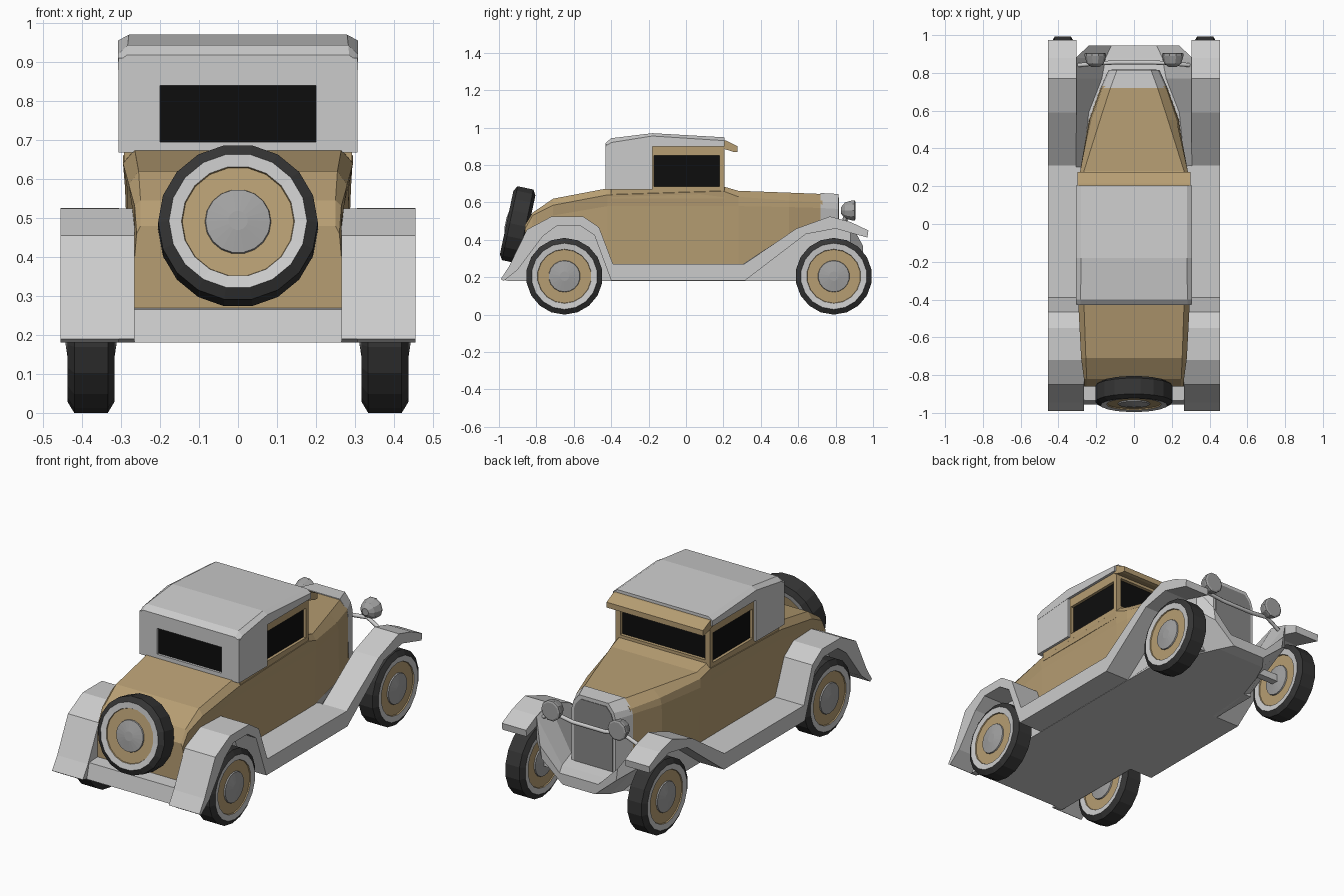
import bpy, bmesh
from math import pi, sin, cos, radians
from mathutils import Matrix

if "Cube" in bpy.data.objects:
    bpy.data.objects.remove(bpy.data.objects["Cube"])


def mat(name, c):
    m = bpy.data.materials.new(name)
    m.diffuse_color = (*c, 1)
    m.use_nodes = True
    m.node_tree.nodes["Principled BSDF"].inputs["Base Color"].default_value = m.diffuse_color
    return m


TAN = mat("tan_paint", (0.47, 0.34, 0.17))
BLACK = mat("dark_glass", (0.004, 0.004, 0.004))
RUBBER = mat("rubber", (0.035, 0.035, 0.035))
WHITE = mat("whitewall", (0.85, 0.85, 0.85))
STEEL = mat("steel", (0.36, 0.36, 0.36))
DARK = mat("grille_grey", (0.25, 0.25, 0.25))


def finish(name, bm, mats=(), mirror=False):
    bmesh.ops.remove_doubles(bm, verts=bm.verts, dist=1e-5)
    bmesh.ops.recalc_face_normals(bm, faces=bm.faces)
    me = bpy.data.meshes.new(name)
    bm.to_mesh(me)
    bm.free()
    ob = bpy.data.objects.new(name, me)
    bpy.context.collection.objects.link(ob)
    for m in mats:
        me.materials.append(m)
    if mirror:
        ob.modifiers.new("mirror", 'MIRROR')
    return ob


def skin(bm, rings, closed_ends=True):
    rings = [[bm.verts.new(p) for p in r] for r in rings]
    n = len(rings[0])
    for a, b in zip(rings, rings[1:]):
        for i in range(n):
            bm.faces.new((a[i], a[(i + 1) % n], b[(i + 1) % n], b[i]))
    if closed_ends:
        bm.faces.new(rings[0])
        bm.faces.new(rings[-1])


def loft(name, sections, mats=()):
    """Symmetrical loft along y; each section is (y, half outline from bottom to top)."""
    bm = bmesh.new()
    skin(bm, [[(x, y, z) for x, z in h] + [(-x, y, z) for x, z in reversed(h)]
              for y, h in sections])
    return finish(name, bm, mats)


def prism(name, yz, x0, x1, mats=(), mirror=False):
    bm = bmesh.new()
    skin(bm, [[(x, y, z) for y, z in yz] for x in (x0, x1)])
    return finish(name, bm, mats, mirror)


def box(name, x0, x1, y0, y1, z0, z1, mats=(), mirror=False):
    return prism(name, [(y0, z0), (y1, z0), (y1, z1), (y0, z1)], x0, x1, mats, mirror)


def lathe(name, profile, n, loc, rot, mats, slots, mirror=False):
    """Spin (radius, height) points; slots gives the material of each band."""
    bm = bmesh.new()
    rings = [[bm.verts.new((r * cos(2 * pi * i / n), r * sin(2 * pi * i / n), h))
              for i in range(n)] for r, h in profile]
    for a, b, s in zip(rings, rings[1:], slots):
        for i in range(n):
            bm.faces.new((a[i], a[(i + 1) % n], b[(i + 1) % n], b[i])).material_index = s
    bm.faces.new(rings[0]).material_index = slots[0]
    bm.faces.new(rings[-1]).material_index = slots[-1]
    M = Matrix.Translation(loc) @ Matrix.Rotation(rot[1], 4, rot[0])
    bmesh.ops.transform(bm, matrix=M, verts=bm.verts)
    return finish(name, bm, mats, mirror)


def cut(target, *bounds):
    cutter = box("cutter", *bounds)
    m = target.modifiers.new("cut", 'BOOLEAN')
    m.operation, m.solver, m.object = 'DIFFERENCE', 'EXACT', cutter
    bpy.context.view_layer.objects.active = target
    bpy.ops.object.modifier_apply(modifier=m.name)
    bpy.data.objects.remove(cutter)


# Lower body: rear deck, doors, cowl and hood
loft("body", [
    (-0.86, [(.265, .2), (.265, .40), (.26, .46), (.25, .48)]),
    (-0.82, [(.265, .2), (.265, .48), (.265, .53), (.25, .545)]),
    (-0.71, [(.27, .2), (.272, .53), (.28, .585), (.255, .62)]),
    (-0.42, [(.275, .2), (.285, .58), (.295, .64), (.265, .675)]),
    (0.20, [(.275, .2), (.29, .58), (.295, .66), (.27, .685)]),
    (0.28, [(.275, .2), (.285, .58), (.285, .63), (.265, .662)]),
    (0.55, [(.24, .2), (.235, .575), (.225, .61), (.18, .652)]),
    (0.73, [(.175, .2), (.17, .57), (.165, .6), (.122, .645)])], [TAN])

# Radiator shell and grille
loft("radiator_shell", [
    (0.72, [(.178, .2), (.176, .57), (.168, .6), (.125, .65)]),
    (0.815, [(.135, .2), (.135, .565), (.125, .6), (.09, .645)])])
loft("grille", [(y, [(.12, .24), (.12, .56), (.11, .59), (.08, .625)])
                for y in (0.80, 0.818)], [DARK])

# Cabin with recessed windows
cabin = box("cabin", -.293, .293, -.40, .205, .62, .925, [TAN])
for s in (-1, 1):
    x0, x1 = sorted((s * .275, s * .35))
    cut(cabin, x0, x1, -.17, .18, .685, .85)
cut(cabin, -.262, .262, .185, .25, .70, .87)
box("side_window", .268, .277, -.17, .18, .685, .85, [BLACK], True)
box("windshield", -.262, .262, .178, .187, .70, .87, [BLACK])
prism("sun_visor", [(.19, .935), (.215, .93), (.275, .90), (.275, .87), (.255, .87), (.19, .89)],
      -.298, .298, [TAN])

# Soft top and its rear quarter
loft("roof", [
    (-0.43, [(.308, .88), (.308, .90), (.285, .918)]),
    (-0.40, [(.308, .88), (.308, .92), (.283, .943)]),
    (-0.18, [(.308, .90), (.308, .955), (.28, .97)]),
    (0.205, [(.308, .90), (.308, .93), (.28, .948)])])
quarter = box("rear_quarter", -.307, .307, -.43, -.18, .668, .91)
cut(quarter, -.2, .2, -.5, -.415, .695, .84)
box("rear_window", -.2, .2, -.417, -.405, .695, .84, [BLACK])

# Fenders flowing into the running boards
upper = [(-.99, .19), (-.945, .26), (-.85, .455), (-.72, .524), (-.55, .524), (-.465, .467),
         (-.39, .27), (.31, .27), (.59, .46), (.77, .525), (.88, .495), (.975, .45)]
lower = [(.97, .412), (.80, .46), (.64, .43), (.315, .182), (-.40, .182), (-.49, .425),
         (-.565, .475), (-.69, .475), (-.765, .42), (-.90, .24), (-.975, .18)]
prism("fender", upper + lower, .305, .455, (), True)
prism("inner_fender", upper[:8] + [(.31, .18), (-.95, .18)], .265, .309, (), True)

# Front apron joining the fenders below the radiator
loft("front_apron", [
    (0.30, [(.28, .18), (.307, .18), (.307, .268), (.27, .27)]),
    (0.59, [(.26, .18), (.307, .2), (.307, .457), (.24, .3)]),
    (0.77, [(.2, .18), (.307, .3), (.307, .522), (.17, .28)]),
    (0.88, [(.15, .18), (.307, .36), (.307, .49), (.15, .26)]),
    (0.945, [(.1, .19), (.23, .30), (.24, .37), (.12, .25)])])

# Floor and rear apron
box("floor", -.306, .306, -.9, .6, .18, .21)
prism("rear_apron", [(-.955, .18), (-.935, .265), (-.84, .27), (-.84, .18)], -.306, .306)

# Wheels and spare
side = [(.025, .066), (.083, .057), (.085, .050), (.143, .050), (.145, .056), (.177, .060), (.205, .043)]
tyre = side + [(r, -h) for r, h in reversed(side)]
bands = [0, 0, 1, 1, 2, 3, 3, 3, 2, 1, 1, 0, 0]
wheel_mats = [STEEL, TAN, WHITE, RUBBER]
for name, y in (("rear_wheel", -.65), ("front_wheel", .79)):
    lathe(name, tyre, 18, (.377, y, .205), ('Y', pi / 2), wheel_mats, bands, True)
    box(name + "_axle", -.33, .33, y - .02, y + .02, .185, .225)
lathe("spare_wheel", tyre, 18, (0, -.9, .48), ('X', radians(78)), wheel_mats, bands)

# Headlights on a curved bar
lathe("headlight", [(.02, -.04), (.045, -.02), (.057, .02), (.057, .032), (.048, .036)], 10,
      (.205, .87, .557), ('X', -pi / 2), [STEEL], [0] * 4, True)
cu = bpy.data.curves.new("headlight_bar", 'CURVE')
cu.dimensions, cu.bevel_depth, cu.bevel_resolution = '3D', .011, 1
sp = cu.splines.new('POLY')
bar = [(-.3, .84, .475), (-.205, .85, .52), (-.1, .855, .505), (.1, .855, .505), (.205, .85, .52), (.3, .84, .475)]
sp.points.add(len(bar) - 1)
for p, c in zip(sp.points, bar):
    p.co = (*c, 1)
bpy.context.collection.objects.link(bpy.data.objects.new("headlight_bar", cu))
